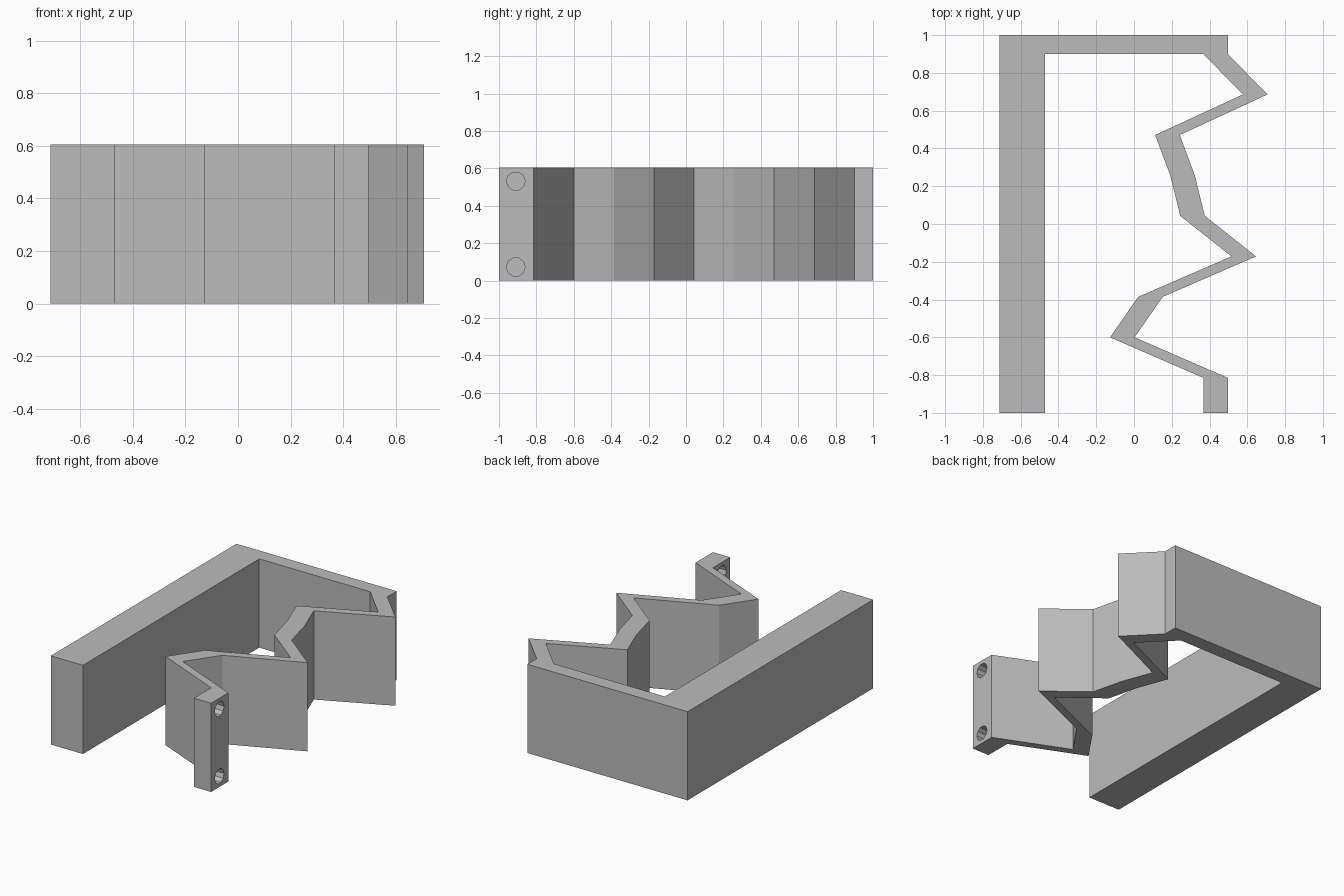
import bpy, bmesh
from math import pi

default = bpy.data.objects.get("Cube")
if default:
    bpy.data.objects.remove(default, do_unlink=True)

HEIGHT = 0.605
WALL = 0.13      # wall thickness of the zigzag, measured along x
STEP = 0.2143    # spacing of the zigzag corners along y

grey = bpy.data.materials.new("plain grey")
grey.use_nodes = True
colour = (0.5, 0.5, 0.5, 1)
grey.diffuse_color = colour
grey.node_tree.nodes["Principled BSDF"].inputs["Base Color"].default_value = colour


def make_object(name, bm):
    mesh = bpy.data.meshes.new(name)
    bmesh.ops.recalc_face_normals(bm, faces=bm.faces[:])
    bm.to_mesh(mesh)
    bm.free()
    mesh.materials.append(grey)
    obj = bpy.data.objects.new(name, mesh)
    bpy.context.collection.objects.link(obj)
    return obj


def extrude_profile(name, points):
    bm = bmesh.new()
    face = bm.faces.new([bm.verts.new((x, y, 0)) for x, y in points])
    top = bmesh.ops.extrude_face_region(bm, geom=[face])["geom"]
    verts = [v for v in top if isinstance(v, bmesh.types.BMVert)]
    bmesh.ops.translate(bm, verts=verts, vec=(0, 0, HEIGHT))
    return make_object(name, bm)


def cylinder_x(name, radius, length, centre):
    bm = bmesh.new()
    bmesh.ops.create_cone(bm, cap_ends=True, segments=10, radius1=radius,
                          radius2=radius, depth=length)
    obj = make_object(name, bm)
    obj.rotation_euler = (0, pi / 2, 0)
    obj.location = centre
    obj.hide_render = True
    return obj


# Zigzag wall: outer corners from back to front, inner side is a shifted copy
corner_x = [0.497, 0.707, 0.242, 0.322, 0.375, 0.646, 0.152, 0.003, 0.497]
outer = [(x, 0.9 - i * STEP) for i, x in enumerate(corner_x)]
outer.append((corner_x[-1], -1))
inner = [(x - WALL, y) for x, y in reversed(outer)]

# Thick straight bar and back wall close the outline
bar = [(-0.47, 0.9), (-0.47, -1), (-0.712, -1), (-0.712, 1), (0.497, 1)]
frame = extrude_profile("zigzag_frame", outer + inner + bar)

# Two screw holes through the front tab
for label, z in (("lower", 0.073), ("upper", HEIGHT - 0.073)):
    cutter = cylinder_x(label + "_hole_cutter", 0.05, 0.3, (0.432, -0.91, z))
    cut = frame.modifiers.new(label + "_hole", "BOOLEAN")
    cut.operation = "DIFFERENCE"
    cut.solver = "EXACT"
    cut.object = cutter
    bpy.context.view_layer.objects.active = frame
    bpy.ops.object.modifier_apply(modifier=cut.name)
    bpy.data.objects.remove(cutter, do_unlink=True)
